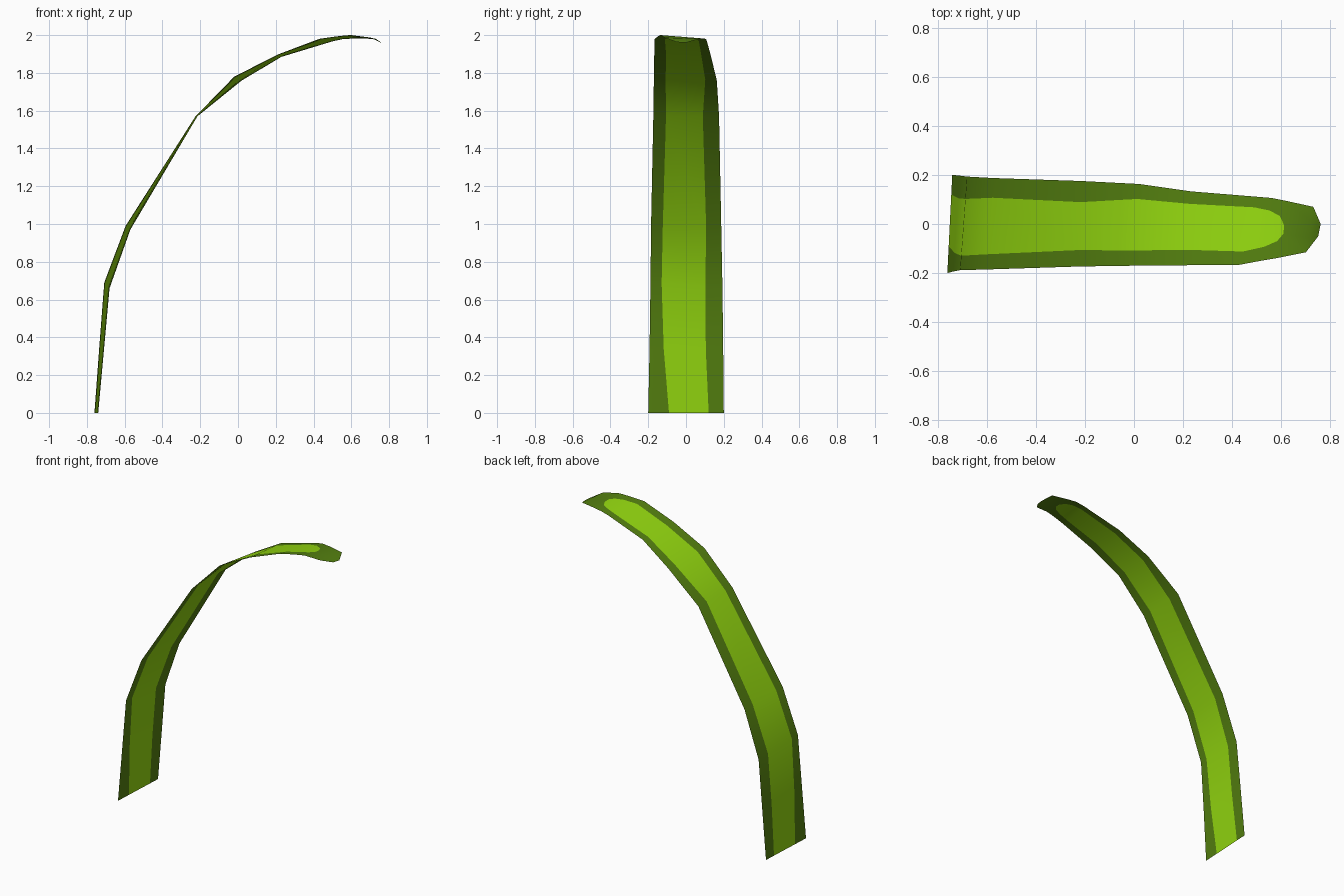
import bpy, bmesh
from mathutils import Vector

if "Cube" in bpy.data.objects:
    bpy.data.objects.remove(bpy.data.objects["Cube"])


def material(name, rgb):
    m = bpy.data.materials.new(name)
    m.diffuse_color = (*rgb, 1)
    m.use_nodes = True
    m.node_tree.nodes["Principled BSDF"].inputs["Base Color"].default_value = m.diffuse_color
    return m


dark = material("dark green rim", (0.089, 0.216, 0.005))
bright = material("bright green centre", (0.296, 0.69, 0.005))

# Cross-sections from root to tip:
# back edge xyz, front edge xyz, y limits of the bright centre
sections = [
    ((-.74, .20, 0), (-.76, -.20, 0), .12, -.09),
    ((-.71, .197, .33), (-.735, -.193, .34), .105, -.118),
    ((-.68, .193, .66), (-.708, -.188, .69), .102, -.129),
    ((-.57, .187, .97), (-.595, -.185, .99), .107, -.123),
    ((-.215, .175, 1.57), (-.225, -.173, 1.57), .089, -.106),
    ((.02, .163, 1.76), (-.02, -.17, 1.78), .102, -.108),
    ((.23, .133, 1.885), (.21, -.168, 1.897), .082, -.105),
    ((.50, .111, 1.967), (.43, -.166, 1.98), .068, -.112),
    ((.56, .106, 1.98), (.52, -.149, 1.993), .055, -.093),
    ((.60, .098, 1.981), (.575, -.14, 1.999), .033, -.07),
    ((.62, .094, 1.982), (.60, -.135, 2.0), -.005, -.04),
    ((.73, .07, 1.98), (.70, -.115, 1.987), .012, -.055),
    ((.76, 0, 1.96), (.75, -.05, 1.963), -.015, -.035),
]

# Curved leaf blade: a thin sheet of three strips
bm = bmesh.new()
rows = []
for back, front, inner_back, inner_front in sections:
    b, f = Vector(back), Vector(front)
    row = []
    for y in (b.y, inner_back, inner_front, f.y):
        row.append(bm.verts.new(b.lerp(f, (b.y - y) / (b.y - f.y))))
    rows.append(row)
for i, (r0, r1) in enumerate(zip(rows, rows[1:])):
    for j in range(3):
        face = bm.faces.new((r0[j], r0[j + 1], r1[j + 1], r1[j]))
        face.smooth = True
        # bright middle strip stops short of the tip
        face.material_index = 1 if j == 1 and i < 10 else 0

mesh = bpy.data.meshes.new("leaf_blade")
bm.to_mesh(mesh)
bm.free()
mesh.materials.append(dark)
mesh.materials.append(bright)
leaf = bpy.data.objects.new("leaf_blade", mesh)
bpy.context.collection.objects.link(leaf)
